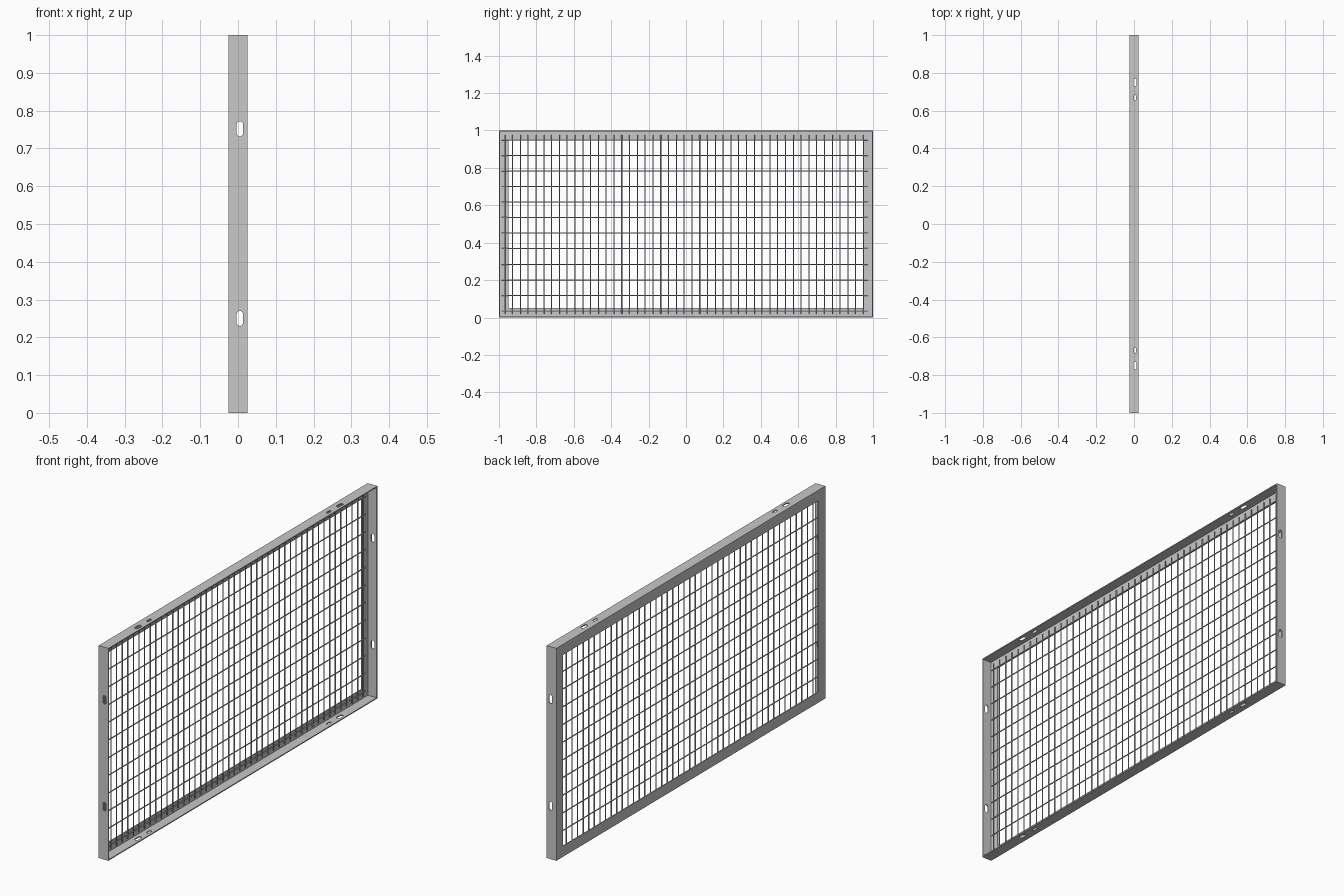
import bpy, bmesh, math
from mathutils import Matrix, Vector

cube = bpy.data.objects.get("Cube")
if cube:
    bpy.data.objects.remove(cube, do_unlink=True)

DEPTH, SHEET, FLANGE = 0.025, 0.005, 0.05   # half depth, sheet thickness, flange width
WIRE = 0.0027                               # wire radius
SLOT_X = 0.005

# One bare metal colour for frame and mesh
steel = bpy.data.materials.new("steel grey")
steel.use_nodes = True
steel.diffuse_color = (0.58, 0.58, 0.58, 1)
steel.node_tree.nodes["Principled BSDF"].inputs["Base Color"].default_value = steel.diffuse_color


def make_object(name, bm):
    bmesh.ops.recalc_face_normals(bm, faces=bm.faces)
    mesh = bpy.data.meshes.new(name)
    bm.to_mesh(mesh)
    bm.free()
    mesh.materials.append(steel)
    obj = bpy.data.objects.new(name, mesh)
    bpy.context.collection.objects.link(obj)
    return obj


def activate(obj):
    bpy.ops.object.select_all(action="DESELECT")
    obj.select_set(True)
    bpy.context.view_layer.objects.active = obj


def prism(bm, start, end):
    """Closed solid between two matching outlines."""
    a = [bm.verts.new(p) for p in start]
    b = [bm.verts.new(p) for p in end]
    bm.faces.new(a)
    bm.faces.new(b[::-1])
    for i in range(len(a)):
        j = (i + 1) % len(a)
        bm.faces.new((a[i], b[i], b[j], a[j]))


# L section as (inset from the outer edge, x)
SECTION = [(0, -DEPTH), (0, DEPTH), (SHEET, DEPTH), (SHEET, SHEET - DEPTH),
           (FLANGE, SHEET - DEPTH), (FLANGE, -DEPTH)]


def corner(sy, sz):
    """L section placed on the mitre of one corner."""
    return [Vector((x, sy * (1 - d), 0.5 + sz * (0.5 - d))) for d, x in SECTION]


def slot_cutter(slots, horizontal, side):
    """Rounded slots as (position along member, length, width)."""
    bm = bmesh.new()
    for pos, length, width in slots:
        r = width / 2
        outline = []
        for i in range(16):
            angle = 2 * math.pi * (i + 0.5) / 16
            s = math.sin(angle)
            along = pos + r * s + math.copysign(length / 2 - r, s)
            outline.append((SLOT_X + r * math.cos(angle), along))
        ends = []
        for off in (-0.02, 0.02):
            if horizontal:
                ends.append([(x, a, 0.5 + side * 0.5 + off) for x, a in outline])
            else:
                ends.append([(x, side + off, a) for x, a in outline])
        prism(bm, *ends)
    return make_object("slot_cutter", bm)


def frame_member(name, c0, c1, slots, horizontal, side):
    bm = bmesh.new()
    prism(bm, corner(*c0), corner(*c1))
    obj = make_object(name, bm)
    cutter = slot_cutter(slots, horizontal, side)
    cutter.hide_render = True
    mod = obj.modifiers.new("slots", "BOOLEAN")
    mod.operation, mod.solver, mod.object = "DIFFERENCE", "EXACT", cutter
    activate(obj)
    bpy.ops.object.modifier_apply(modifier=mod.name)
    bpy.data.objects.remove(cutter, do_unlink=True)


# Mitred angle frame with mounting slots
long_slots = [(s * p, l, w) for s in (-1, 1)
              for p, l, w in ((0.75, 0.04, 0.017), (0.668, 0.028, 0.012))]
end_slots = [(z, 0.04, 0.017) for z in (0.25, 0.752)]
frame_member("top_rail", (-1, 1), (1, 1), long_slots, True, 1)
frame_member("bottom_rail", (-1, -1), (1, -1), long_slots, True, -1)
frame_member("front_post", (-1, -1), (-1, 1), end_slots, False, -1)
frame_member("back_post", (1, -1), (1, 1), end_slots, False, 1)


def wires(name, segments):
    bm = bmesh.new()
    for p, q in segments:
        p, q = Vector(p), Vector(q)
        turn = (q - p).to_track_quat("Z", "Y").to_matrix().to_4x4()
        bmesh.ops.create_cone(bm, cap_ends=True, segments=12, radius1=WIRE,
                              radius2=WIRE, depth=(q - p).length,
                              matrix=Matrix.Translation((p + q) / 2) @ turn)
    obj = make_object(name, bm)
    activate(obj)
    bpy.ops.object.shade_smooth_by_angle(angle=math.radians(40))


# Welded mesh lying on the inside of the flange
x_h = SHEET - DEPTH + WIRE
x_v = x_h + 1.9 * WIRE
wires("horizontal_wires", [((x_h, -0.987, z), (x_h, 0.972, z))
                           for z in (0.035 + 0.0832 * i for i in range(12))])
wires("vertical_wires", [((x_v, y, 0.02), (x_v, y, 0.975))
                         for y in (-0.969 + 0.0417 * i for i in range(47))])
